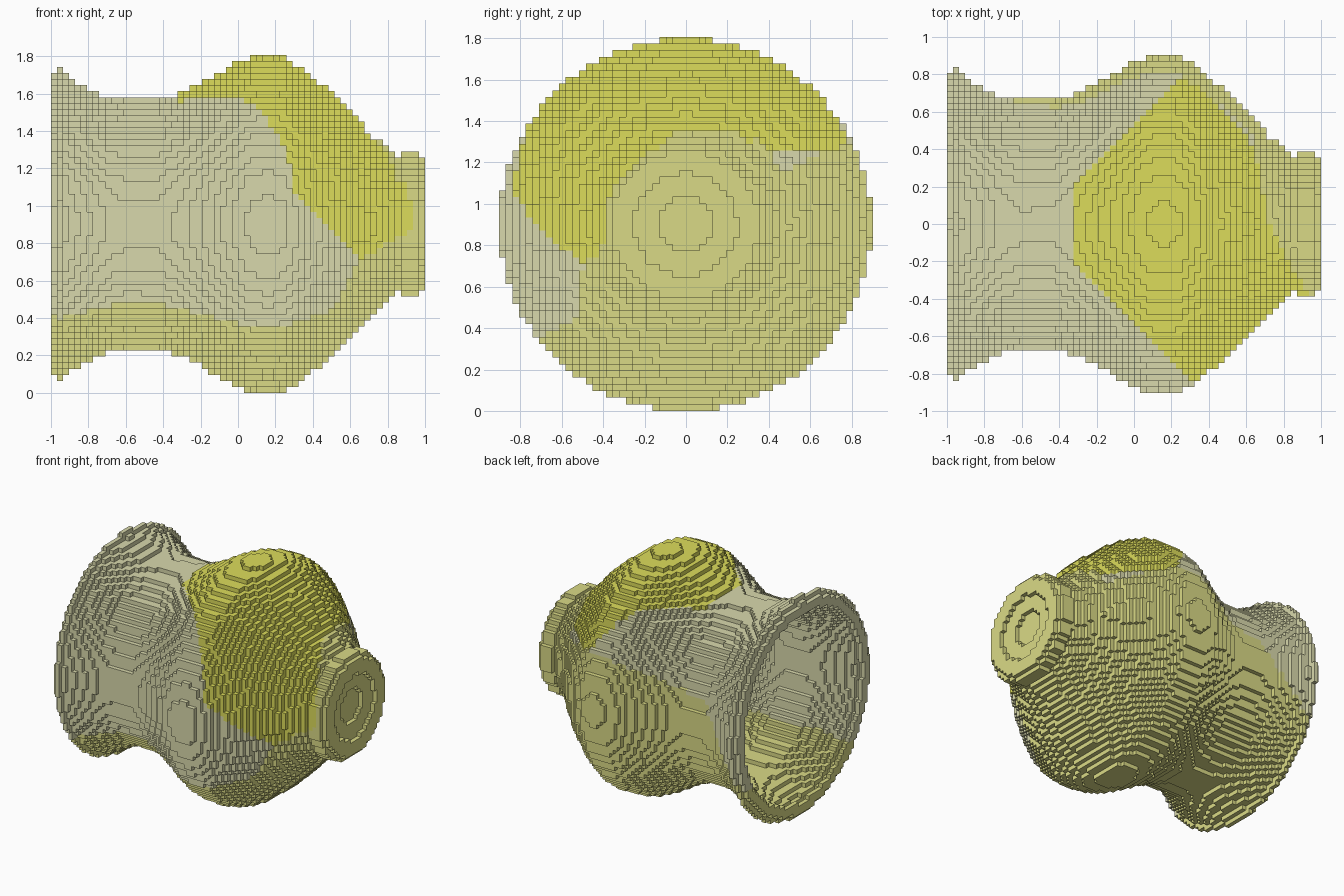
import bpy, bmesh, math

if "Cube" in bpy.data.objects:
    bpy.data.objects.remove(bpy.data.objects["Cube"], do_unlink=True)

NX, NR = 62, 56                 # blocks along the axis and across it
S = 2.0 / NX                    # block size

# outer radius along the axis: flared lip, neck, round belly, foot collar
OUTER = [(-1, .79), (-.984, .795), (-.952, .83), (-.92, .795), (-.87, .765), (-.8, .73),
         (-.7, .685), (-.6, .67), (-.42, .672), (-.3, .706), (-.2, .755), (-.1, .813),
         (0, .87), (.06, .891), (.16, .9005), (.25, .892), (.33, .845), (.43, .765),
         (.53, .675), (.63, .57), (.73, .465), (.8, .408), (.855, .36), (.887, .388),
         (.952, .388), (.984, .358), (1, .358)]
WALL = 0.07                     # wall thickness
FLOOR = 0.82                    # where the hollow ends


def radius(x):
    for (x0, r0), (x1, r1) in zip(OUTER, OUTER[1:]):
        if x <= x1:
            return r0 + (r1 - r0) * (x - x0) / (x1 - x0)


def material(name, rgb):
    lin = [((c / 255 + 0.055) / 1.055) ** 2.4 for c in rgb]
    m = bpy.data.materials.new(name)
    m.use_nodes = True
    m.diffuse_color = (*lin, 1)
    bsdf = next(n for n in m.node_tree.nodes if n.type == 'BSDF_PRINCIPLED')
    bsdf.inputs["Base Color"].default_value = (*lin, 1)
    bsdf.inputs["Roughness"].default_value = 0.8
    return m


GREY, TAN, YELLOW = 0, 1, 2


def glaze(x, y, h):
    """Colour zone; h is the height above the axis."""
    if y < 0:                                       # limits on the front half
        low = 0.634 * y - 0.11
        foot = 0.72 - 0.55 * y
        hem = -0.19 + 0.55 * (x - 0.65)
    else:                                           # limits on the back half
        low = min(0.6 * y + 0.13 * x - 0.11, 0.2 + 1.5 * (x + 0.6))
        foot = 0.725 - 0.2 * y
        hem = 0.35
    if h < low or x > foot:                         # lower glaze and foot end
        return TAN
    edge = max(-0.33, -0.53 + abs(y))               # patch on the upper belly
    if h < 0.2:
        edge = 0.28 + 0.98 * (0.2 - h)
    if x > edge and h > hem:
        return YELLOW
    return TAN if x > 0.73 + 0.47 * h else GREY


def centre(i, j, k):
    return -1 + (i + .5) * S, (j + .5 - NR / 2) * S, (k + .5 - NR / 2) * S


# fill the blocks of the vessel wall
solid = set()
for i in range(NX):
    x = centre(i, 0, 0)[0]
    outer = radius(x)
    inner = outer - WALL if x < FLOOR else 0
    if i == NX - 1:                                 # shallow recess under the foot
        inner = 0.25
    elif i == NX - 2:
        inner = 0.13
    for j in range(NR):
        for k in range(NR):
            _, y, h = centre(i, j, k)
            if inner <= math.hypot(y + 0.003, h + 0.004) <= outer:
                solid.add((i, j, k))

# skin the blocks with their exposed sides
SIDES = {
    (1, 0, 0): ((1, 0, 0), (1, 1, 0), (1, 1, 1), (1, 0, 1)),
    (-1, 0, 0): ((0, 0, 0), (0, 0, 1), (0, 1, 1), (0, 1, 0)),
    (0, 1, 0): ((0, 1, 0), (0, 1, 1), (1, 1, 1), (1, 1, 0)),
    (0, -1, 0): ((0, 0, 0), (1, 0, 0), (1, 0, 1), (0, 0, 1)),
    (0, 0, 1): ((0, 0, 1), (1, 0, 1), (1, 1, 1), (0, 1, 1)),
    (0, 0, -1): ((0, 0, 0), (0, 1, 0), (1, 1, 0), (1, 0, 0)),
}
bm = bmesh.new()
verts = {}


def corner(key):
    if key not in verts:
        i, j, k = key
        verts[key] = bm.verts.new((-1 + i * S, (j - NR / 2) * S, k * S))
    return verts[key]


for c in sorted(solid):
    zone = glaze(*centre(*c))
    for d, quad in SIDES.items():
        if (c[0] + d[0], c[1] + d[1], c[2] + d[2]) not in solid:
            face = bm.faces.new([corner((c[0] + a, c[1] + b, c[2] + e)) for a, b, e in quad])
            face.material_index = zone

mesh = bpy.data.meshes.new("vessel")
bm.to_mesh(mesh)
bm.free()
for m in (material("pale grey glaze", (217, 217, 172)),
          material("tan olive glaze", (218, 218, 134)),
          material("yellow glaze", (220, 220, 91))):
    mesh.materials.append(m)
vessel = bpy.data.objects.new("vessel", mesh)
bpy.context.collection.objects.link(vessel)
